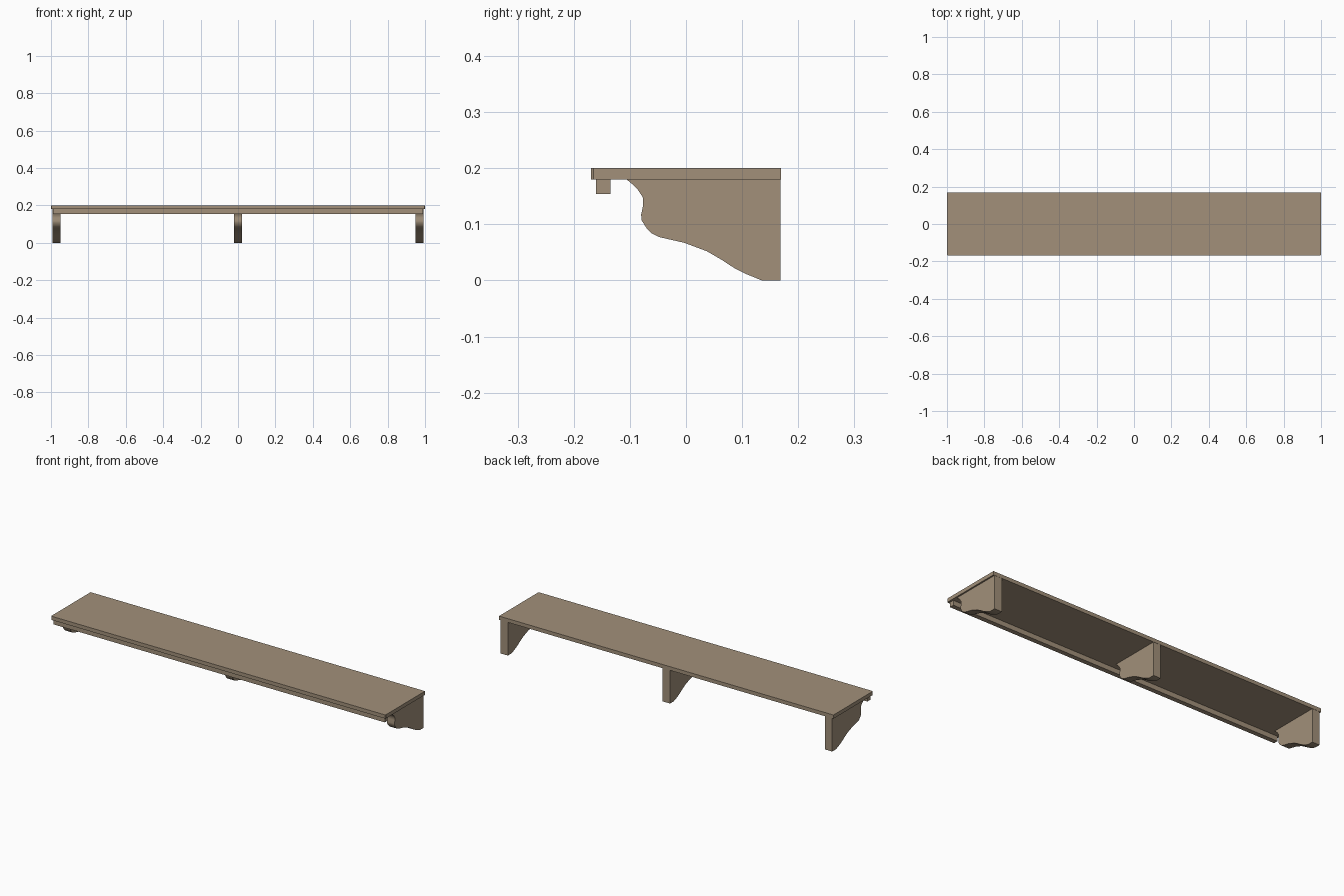
import bpy, bmesh
from mathutils import Vector

if "Cube" in bpy.data.objects:
    bpy.data.objects.remove(bpy.data.objects["Cube"])

wood = bpy.data.materials.new("tan wood")
wood.diffuse_color = (0.36, 0.28, 0.195, 1)
wood.use_nodes = True
wood.node_tree.nodes["Principled BSDF"].inputs["Base Color"].default_value = wood.diffuse_color


def prism(name, points, offset, smooth=False):
    """Extrude a closed outline along the offset vector."""
    bm = bmesh.new()
    face = bm.faces.new([bm.verts.new(p) for p in points])
    ext = bmesh.ops.extrude_face_region(bm, geom=[face])
    verts = [g for g in ext["geom"] if isinstance(g, bmesh.types.BMVert)]
    bmesh.ops.translate(bm, verts=verts, vec=Vector(offset))
    bmesh.ops.recalc_face_normals(bm, faces=bm.faces)
    me = bpy.data.meshes.new(name)
    bm.to_mesh(me)
    bm.free()
    ob = bpy.data.objects.new(name, me)
    bpy.context.collection.objects.link(ob)
    me.materials.append(wood)
    if smooth:
        bpy.ops.object.select_all(action='DESELECT')
        ob.select_set(True)
        bpy.context.view_layer.objects.active = ob
        bpy.ops.object.shade_smooth_by_angle(angle=0.6)
    return ob


# shelf board with slightly clipped front corners
prism("shelf_board", [(-1, 0.169, 0.18), (-1, -0.165, 0.18), (-0.997, -0.169, 0.18),
                      (0.997, -0.169, 0.18), (1, -0.165, 0.18), (1, 0.169, 0.18)],
      (0, 0, 0.02))

# rail under the front edge
prism("front_rail", [(-0.99, -0.16, 0.154), (-0.99, -0.135, 0.154),
                     (-0.99, -0.135, 0.18), (-0.99, -0.16, 0.18)], (1.98, 0, 0))

# three scrolled brackets
profile = [(-0.106, 0.18), (-0.095, 0.171), (-0.086, 0.162), (-0.077, 0.148),
           (-0.0765, 0.133), (-0.080, 0.117), (-0.079, 0.107), (-0.070, 0.0925),
           (-0.060, 0.083), (-0.047, 0.077), (-0.003, 0.067), (0.037, 0.052),
           (0.063, 0.037), (0.086, 0.022), (0.108, 0.011), (0.135, 0.0),
           (0.168, 0.0), (0.168, 0.18)]
width = 0.044
for side, cx in (("left", -0.97), ("middle", 0), ("right", 0.97)):
    prism(side + "_bracket", [(cx - width / 2, y, z) for y, z in profile],
          (width, 0, 0), smooth=True)
